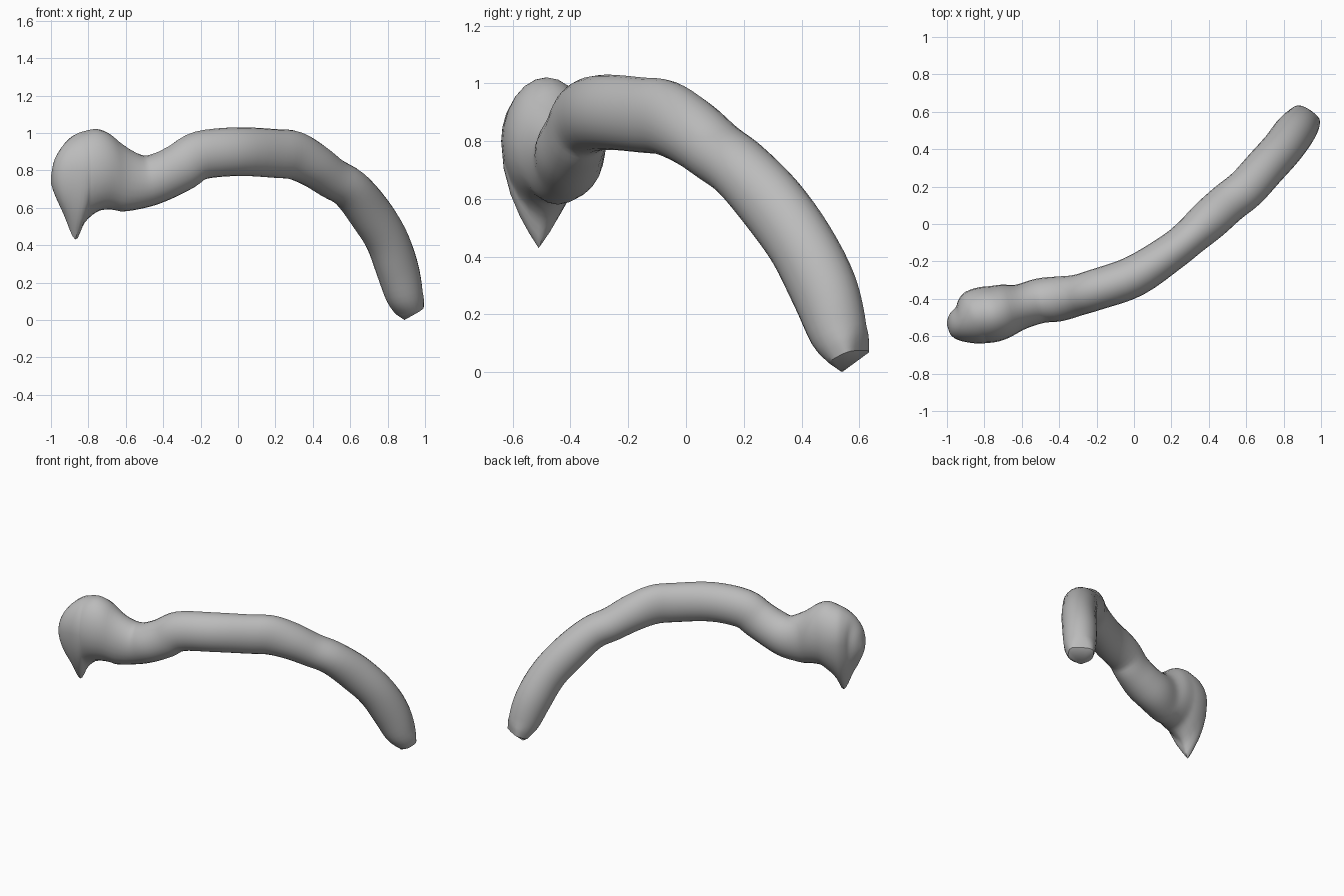
import bpy
import bmesh
import math
from mathutils import Vector

SIDES = 24   # points around each cross-section
STEPS = 4    # rings between neighbouring stations

# Knob: centre x, y, z, half width, height above centre, depth below centre
knob = [
    (-1, -.53, .75, .01, .02, .02),
    (-.98, -.53, .77, .06, .09, .1),
    (-.93, -.53, .79, .1, .15, .23),
    (-.87, -.51, .8, .14, .19, .37),
    (-.82, -.49, .8, .15, .21, .28),
    (-.75, -.48, .8, .15, .22, .22),
    (-.68, -.46, .79, .14, .2, .2),
    (-.6, -.44, .75, .12, .17, .17),
]

# Shaft: centre x, y, z, half width, half height
shaft = [
    (-.5, -.41, .74, .12, .14),
    (-.4, -.4, .77, .12, .13),
    (-.3, -.38, .82, .11, .13),
    (-.2, -.35, .88, .11, .13),
    (0, -.28, .9, .11, .13),
    (.2, -.15, .89, .1, .13),
    (.3, -.07, .88, .1, .13),
    (.4, .02, .83, .11, .12),
    (.5, .11, .76, .11, .11),
    (.6, .19, .7, .11, .11),
    (.7, .3, .58, .11, .12),
    (.79, .4, .44, .11, .12),
    (.85, .48, .28, .11, .12),
    (.89, .53, .13, .1, .1),
    (.91, .56, .05, .08, .06),
]


def catmull_rom(a, b, c, d, t):
    """Smooth blend from b to c."""
    return [q + t * (r - p + t * (2 * p - 5 * q + 4 * r - s
            + t * (3 * (q - r) + s - p))) / 2
            for p, q, r, s in zip(a, b, c, d)]


def smooth_stations(rows):
    padded = [rows[0]] + rows + [rows[-1]]
    result = []
    for i in range(len(rows) - 1):
        for k in range(STEPS):
            result.append(catmull_rom(*padded[i:i + 4], k / STEPS))
    return result + [list(rows[-1])]


def bend(value, power):
    return math.copysign(abs(value) ** power, value)


def add_ring(bm, station, tangent):
    """Cross-section square to the path, with pointed or boxy halves."""
    x, y, z, width, up, down = station
    upright = min(1, max(0, (x + .65) * 4))
    tangent = Vector((tangent.x, tangent.y, tangent.z * upright)).normalized()
    side = Vector((0, 0, 1)).cross(tangent).normalized()
    above = tangent.cross(side)
    point = 1 + max(0, down - .2) * 6       # sharpens the hanging spur
    box = 1 - max(0, .13 - z) * 6           # squares off the free end
    verts = []
    for k in range(SIDES):
        angle = math.tau * k / SIDES
        c, s = math.cos(angle), math.sin(angle)
        if s >= 0:
            offset = side * bend(c, box) * width + above * bend(s, box) * up
        else:
            offset = side * bend(c, point) * width + above * s * down
        verts.append(bm.verts.new(Vector((x, y, z)) + offset))
    return verts


def build_loft(name, stations, end_point, material):
    bm = bmesh.new()
    centres = [Vector(s[:3]) for s in stations]
    last = len(stations) - 1
    rings = []
    for i, station in enumerate(stations):
        tangent = centres[min(i + 2, last)] - centres[max(i - 2, 0)]
        rings.append(add_ring(bm, station, tangent))
    for first, second in zip(rings, rings[1:]):
        for k in range(SIDES):
            n = (k + 1) % SIDES
            bm.faces.new((first[k], first[n], second[n], second[k]))
    # Close the knob and bring the free end to a blunt tip
    bm.faces.new(rings[0])
    tip = bm.verts.new(end_point)
    for k in range(SIDES):
        bm.faces.new((rings[-1][k], rings[-1][(k + 1) % SIDES], tip))
    bmesh.ops.recalc_face_normals(bm, faces=bm.faces)
    mesh = bpy.data.meshes.new(name)
    bm.to_mesh(mesh)
    bm.free()
    mesh.materials.append(material)
    obj = bpy.data.objects.new(name, mesh)
    bpy.context.collection.objects.link(obj)
    return obj


default = bpy.data.objects.get("Cube")
if default:
    bpy.data.objects.remove(default)

# Plain grey surface
grey = bpy.data.materials.new("plain_grey")
grey.use_nodes = True
colour = (.5, .5, .5, 1)
grey.diffuse_color = colour
grey.node_tree.nodes["Principled BSDF"].inputs["Base Color"].default_value = colour

# Curved shaft and knob as one continuous skin
rows = knob + [row + row[-1:] for row in shaft]
bone = build_loft("curved_bone", smooth_stations(rows), (.89, .54, 0), grey)
bpy.ops.object.select_all(action="DESELECT")
bone.select_set(True)
bpy.context.view_layer.objects.active = bone
bpy.ops.object.shade_smooth_by_angle(angle=math.radians(40))
